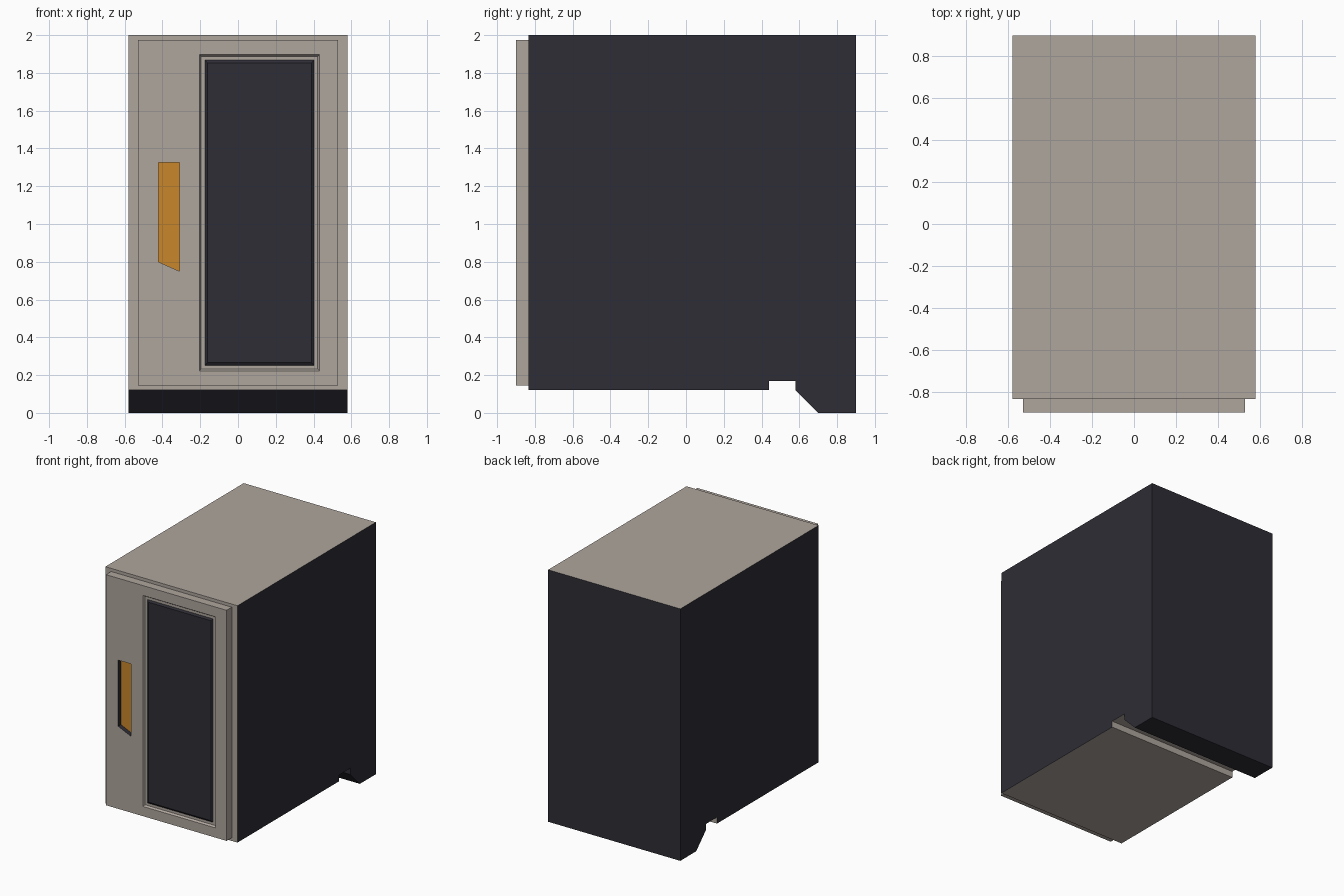
import bpy, bmesh

if "Cube" in bpy.data.objects:
    bpy.data.objects.remove(bpy.data.objects["Cube"])


def material(name, rgb):
    m = bpy.data.materials.new(name)
    m.diffuse_color = (*rgb, 1)
    m.use_nodes = True
    m.node_tree.nodes["Principled BSDF"].inputs["Base Color"].default_value = m.diffuse_color
    return m


MATS = [material("warm grey", (0.43, 0.38, 0.34)),
        material("charcoal", (0.027, 0.026, 0.036)),
        material("amber", (0.58, 0.24, 0.024))]
GREY, DARK, AMBER = range(3)


def finish(bm, name):
    bmesh.ops.recalc_face_normals(bm, faces=bm.faces)
    me = bpy.data.meshes.new(name)
    bm.to_mesh(me)
    bm.free()
    for m in MATS:
        me.materials.append(m)
    ob = bpy.data.objects.new(name, me)
    bpy.context.collection.objects.link(ob)
    return ob


# Cabinet body: side profile (y, z) extruded across x
profile = [(-0.835, 0.12), (0.44, 0.12), (0.44, 0.17), (0.58, 0.17), (0.58, 0.12),
           (0.70, 0), (0.90, 0), (0.90, 2.0), (-0.835, 2.0)]
bm = bmesh.new()
side = bm.faces.new([bm.verts.new((-0.58, y, z)) for y, z in profile])
ext = bmesh.ops.extrude_face_region(bm, geom=[side])
bmesh.ops.translate(bm, vec=(1.16, 0, 0),
                    verts=[v for v in ext["geom"] if isinstance(v, bmesh.types.BMVert)])
for f in bm.faces:
    c = f.calc_center_median()
    sides_or_back = abs(c.x) > 0.5 or c.y > 0.89
    foot = c.z < 0.15 and c.y > 0.5
    f.material_index = DARK if sides_or_back or foot else GREY
finish(bm, "cabinet_body")

# Door: one shell with a recessed window and a recessed handle pocket
bm = bmesh.new()


def rect(x0, x1, z0, z1, inset=0.0):
    x0, x1, z0, z1 = x0 + inset, x1 - inset, z0 + inset, z1 - inset
    return [(x0, z0), (x1, z0), (x1, z1), (x0, z1)]


def loop(points, y):
    return [bm.verts.new((x, y, z)) for x, z in points]


def bridge(a, b, mat):
    for i in range(len(a)):
        j = (i + 1) % len(a)
        bm.faces.new((a[i], a[j], b[j], b[i])).material_index = mat


def cap(ring, mat):
    bm.faces.new(ring).material_index = mat


FRONT = -0.90
outer = loop(rect(-0.53, 0.53, 0.145, 1.975), FRONT)
window = (-0.205, 0.432, 0.222, 1.897)
opening = loop(rect(*window), FRONT)
grip = [(-0.422, 0.80), (-0.31, 0.75), (-0.31, 1.325), (-0.422, 1.325)]
pocket = loop(grip, FRONT)

# Front skin with the two openings
edges = [bm.edges.new((r[i], r[(i + 1) % 4])) for r in (outer, opening, pocket) for i in range(4)]
bmesh.ops.triangle_fill(bm, edges=edges, use_beauty=True, use_dissolve=False, normal=(0, -1, 0))

# Door sides and back
back = loop(rect(-0.53, 0.53, 0.145, 1.975), -0.834)
bridge(outer, back, GREY)
cap(back, GREY)

# Window frame steps, then the raised dark pane
ring = opening
for inset, y, mat in [(0.010, -0.885, GREY), (0.030, -0.885, GREY), (0.044, -0.895, DARK)]:
    nxt = loop(rect(*window, inset), y)
    bridge(ring, nxt, mat)
    ring = nxt
cap(ring, DARK)

# Handle pocket
floor = loop(grip, FRONT + 0.035)
bridge(pocket, floor, DARK)
cap(floor, AMBER)
finish(bm, "door")
